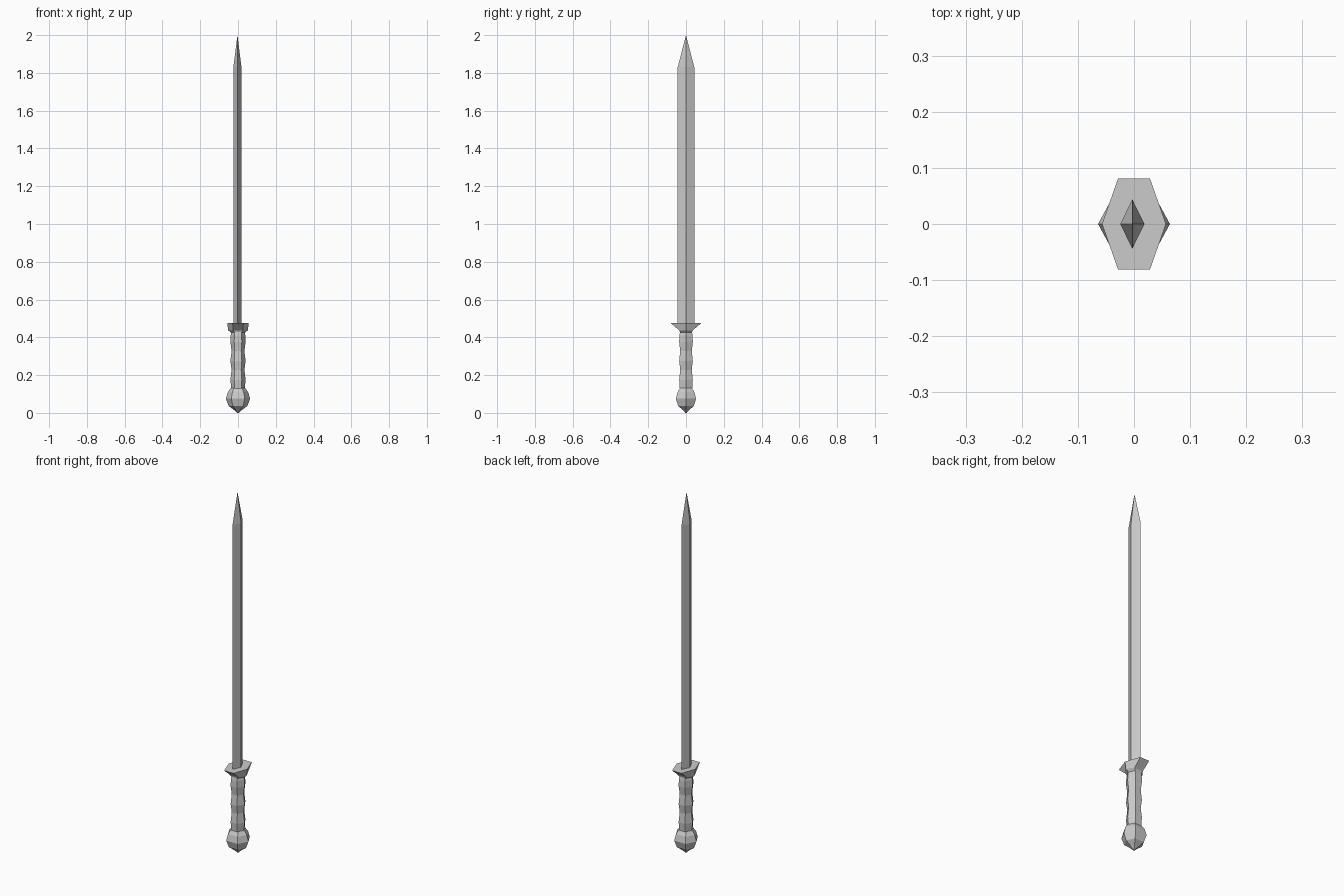
import bpy, bmesh

if "Cube" in bpy.data.objects:
    bpy.data.objects.remove(bpy.data.objects["Cube"])


def loft(name, rings):
    """Skin a stack of rings (lists of points) and cap both ends."""
    bm = bmesh.new()
    rows = [[bm.verts.new(p) for p in ring] for ring in rings]
    for a, b in zip(rows, rows[1:]):
        n, m = len(a), len(b)
        for i in range(n):
            j = (i + 1) % n
            if m == 1:
                bm.faces.new((a[i], a[j], b[0]))
            elif n == 1:
                continue
            else:
                bm.faces.new((a[i], a[j], b[j], b[i]))
    for row in (rows[0], rows[-1]):
        if len(row) > 2:
            bm.faces.new(row)
    bmesh.ops.recalc_face_normals(bm, faces=bm.faces)
    mesh = bpy.data.meshes.new(name)
    bm.to_mesh(mesh)
    bm.free()
    obj = bpy.data.objects.new(name, mesh)
    bpy.context.collection.objects.link(obj)
    return obj


def hexagon(z, x, y, flat=0.5):
    """Hexagon with points on the x axis; flat sides face +-y."""
    f = x * flat
    return [(x, 0, z), (f, y, z), (-f, y, z), (-x, 0, z), (-f, -y, z), (f, -y, z)]


def diamond(z, x, y, cx=-0.003):
    return [(cx + x, 0, z), (cx, y, z), (cx - x, 0, z), (cx, -y, z)]


# Blade: diamond section running to a point
loft("blade", [diamond(0.46, 0.0215, 0.044), diamond(1.83, 0.0215, 0.044),
               [(-0.003, 0, 2.0)]])

# Guard: flared hexagonal cup
loft("guard", [hexagon(0.425, 0.036, 0.031), hexagon(0.437, 0.052, 0.036),
               hexagon(0.476, 0.057, 0.081)])

# Grip: six-sided handle with three swellings
grip = [(0.12, 0.036), (0.137, 0.037), (0.175, 0.040), (0.228, 0.034),
        (0.275, 0.040), (0.328, 0.034), (0.375, 0.040), (0.41, 0.039), (0.43, 0.035)]
loft("grip", [hexagon(z, r, r * 0.9) for z, r in grip])

# Pommel: faceted ball with a small pointed base
pommel = [(0.0, 0.004), (0.016, 0.022), (0.037, 0.050), (0.075, 0.064),
          (0.110, 0.054), (0.131, 0.038)]
loft("pommel", [hexagon(z, r, r * 0.83, 0.55) for z, r in pommel])
